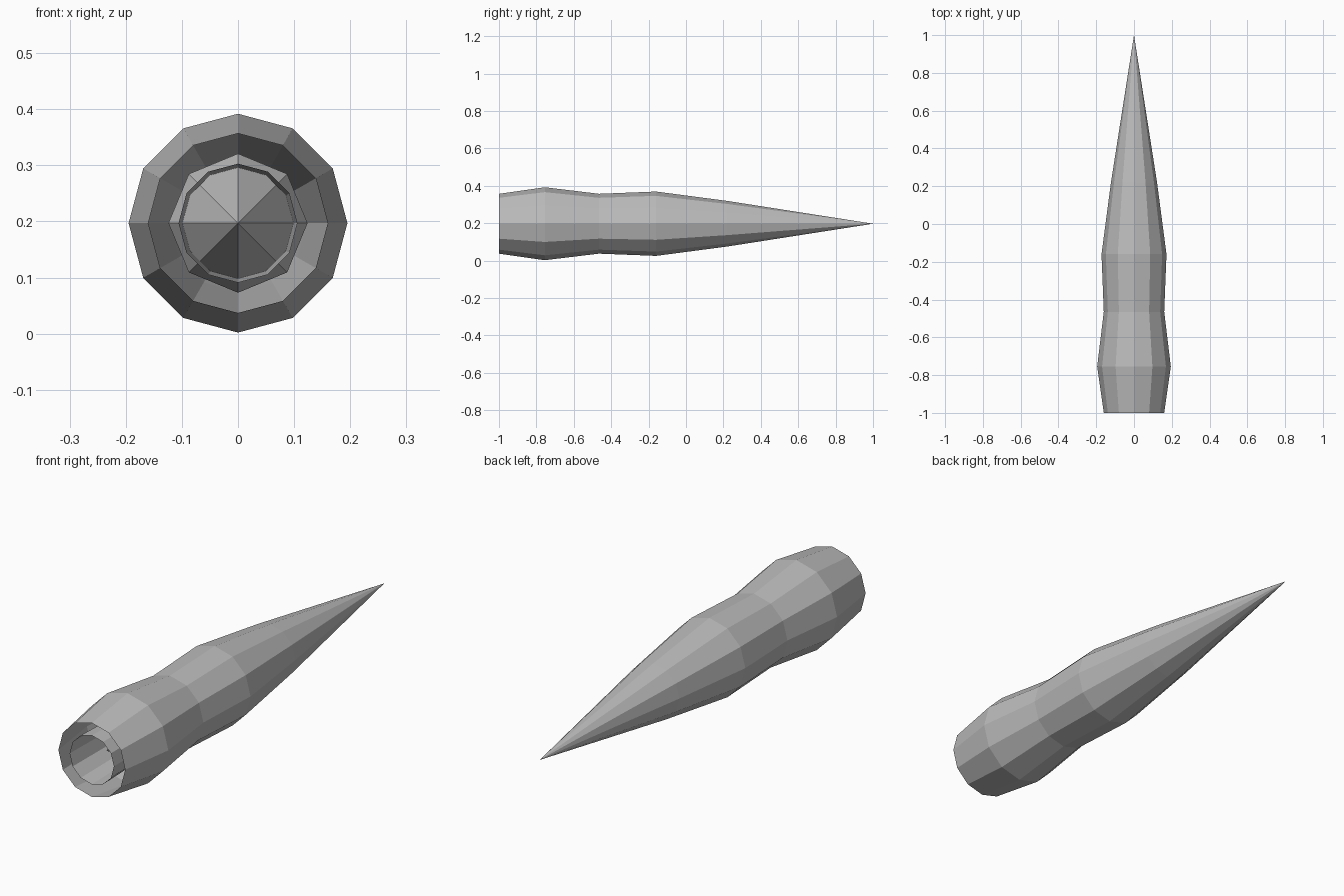
import bpy, bmesh, math

if "Cube" in bpy.data.objects:
    bpy.data.objects.remove(bpy.data.objects["Cube"])

CENTRE_Z = 0.197

grey = bpy.data.materials.new("plain grey")
grey.diffuse_color = (0.5, 0.5, 0.5, 1)
grey.use_nodes = True
grey.node_tree.nodes["Principled BSDF"].inputs["Base Color"].default_value = grey.diffuse_color


def lathe(name, profile, sides):
    """Revolve (y, radius) points around the long axis; radius 0 makes a tip."""
    bm = bmesh.new()
    rings = []
    for y, r in profile:
        if r == 0:
            rings.append([bm.verts.new((0, y, CENTRE_Z))] * sides)
            continue
        ring = []
        for i in range(sides):
            a = 2 * math.pi * i / sides
            ring.append(bm.verts.new((r * math.sin(a), y, CENTRE_Z + r * math.cos(a))))
        rings.append(ring)
    for a, b in zip(rings, rings[1:]):
        for i in range(sides):
            j = (i + 1) % sides
            corners = list(dict.fromkeys((a[i], a[j], b[j], b[i])))
            bm.faces.new(corners)
    bmesh.ops.recalc_face_normals(bm, faces=bm.faces)
    mesh = bpy.data.meshes.new(name)
    bm.to_mesh(mesh)
    bm.free()
    mesh.materials.append(grey)
    obj = bpy.data.objects.new(name, mesh)
    bpy.context.collection.objects.link(obj)
    return obj


# Outer shell, open at the front and pointed at the back
lathe("outer_shell", [(-1, 0.16), (-0.755, 0.195), (-0.465, 0.16),
                      (-0.16, 0.172), (0.22, 0.122), (1, 0)], 12)

# Thin open tube inside the mouth
lathe("inner_tube", [(-1, 0.106), (-0.62, 0.098)], 12)

# Eight-sided spike inside the tube, pointing to the front
lathe("inner_spike", [(-0.9, 0), (-0.62, 0.124), (-0.62, 0)], 8)
